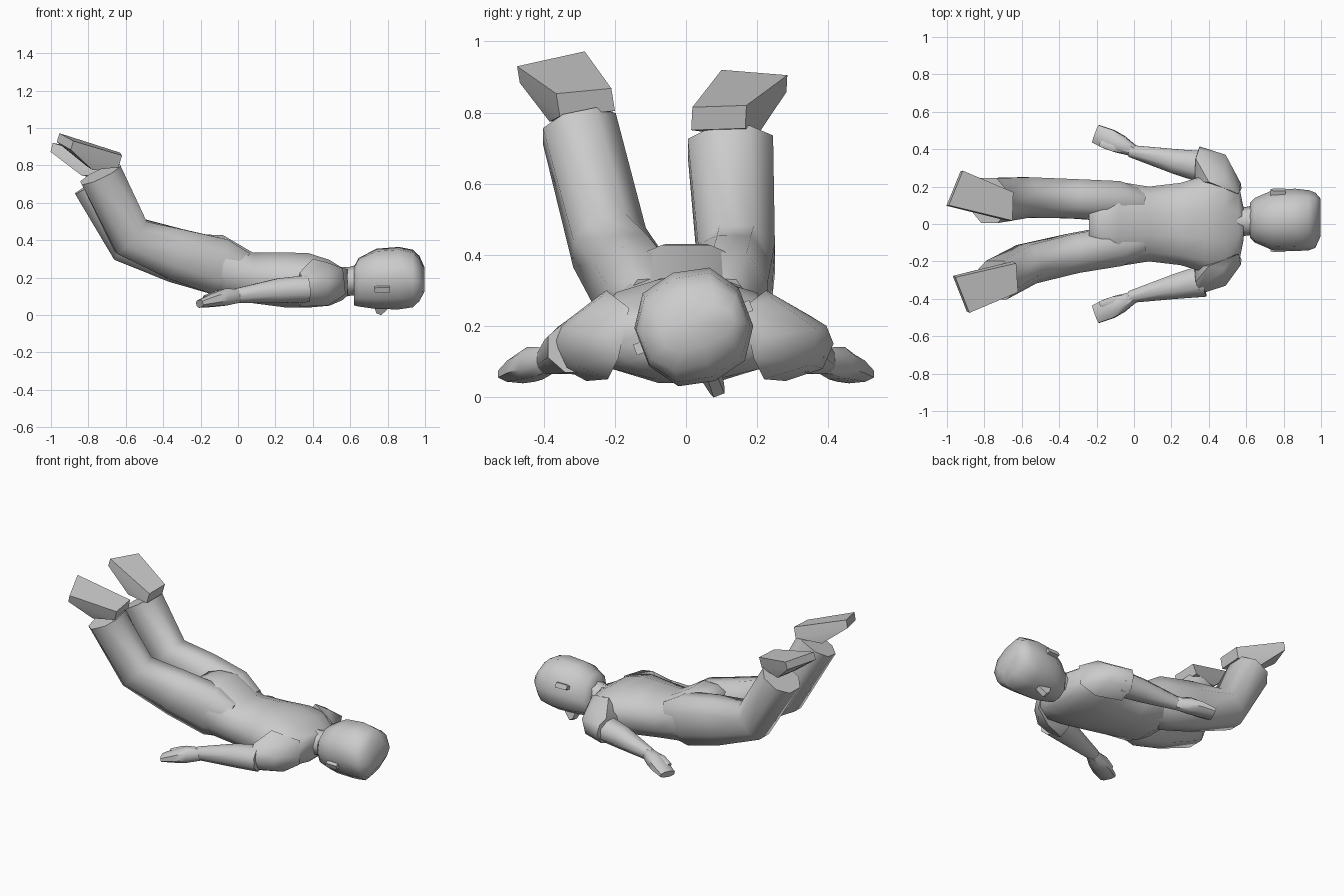
import bpy, bmesh, math
from mathutils import Vector, Matrix


def finish(name, bm, angle=40):
    bmesh.ops.recalc_face_normals(bm, faces=bm.faces)
    me = bpy.data.meshes.new(name)
    bm.to_mesh(me)
    bm.free()
    ob = bpy.data.objects.new(name, me)
    bpy.context.collection.objects.link(ob)
    bpy.ops.object.select_all(action='DESELECT')
    ob.select_set(True)
    bpy.context.view_layer.objects.active = ob
    bpy.ops.object.shade_smooth_by_angle(angle=math.radians(angle))
    return ob


def tube(name, rings, n=8, power=1.0, roll=0.0, angle=45, axis=None):
    """Loft through rings of (x, y, z, side radius, up radius)."""
    bm = bmesh.new()
    pts = [Vector(r[:3]) for r in rings]
    grow = 1 / math.cos(math.pi / n)
    loops = []
    for i, r in enumerate(rings):
        t = Vector((0, 0, 0))
        if i > 0:
            t += (pts[i] - pts[i - 1]).normalized()
        if i < len(pts) - 1:
            t += (pts[i + 1] - pts[i]).normalized()
        t = Vector(axis) if axis else t.normalized()
        y = Vector((0, 1, 0))
        side = (y - t * t.dot(y)).normalized()
        up = t.cross(side)
        if up.z < 0:
            up.negate()
        rot = Matrix.Rotation(roll, 3, 'X')
        side, up = rot @ side, rot @ up
        loop = []
        for k in range(n):
            a = 2 * math.pi * (k + 0.5) / n
            c, s = math.cos(a) * grow, math.sin(a) * grow
            c = math.copysign(min(1, abs(c)) ** power, c)
            s = math.copysign(min(1, abs(s)) ** power, s)
            loop.append(bm.verts.new(pts[i] + side * c * r[3] + up * s * r[4]))
        loops.append(loop)
    for a, b in zip(loops, loops[1:]):
        for k in range(n):
            bm.faces.new((a[k], a[(k + 1) % n], b[(k + 1) % n], b[k]))
    bm.faces.new(loops[0])
    bm.faces.new(loops[-1])
    return finish(name, bm, angle)


def hull(name, points, angle=25):
    bm = bmesh.new()
    for p in points:
        bm.verts.new(p)
    bmesh.ops.convex_hull(bm, input=bm.verts)
    return finish(name, bm, angle)


# Torso, from neck base to seat
tube("torso", [
    (0.585, 0.0, 0.175, 0.09, 0.07), (0.56, 0.0, 0.165, 0.215, 0.085),
    (0.49, 0, 0.172, 0.28, 0.122), (0.38, 0, 0.185, 0.26, 0.145),
    (0.25, 0, 0.188, 0.22, 0.147), (0.08, 0, 0.198, 0.20, 0.135),
    (-0.08, 0, 0.255, 0.225, 0.172), (-0.17, 0, 0.285, 0.19, 0.145),
    (-0.24, 0, 0.31, 0.12, 0.10)],
    n=12, power=0.9, angle=70, axis=(1, 0, 0))

# Legs with bent knees
tube("leg_near", [
    (0.03, -0.10, 0.225, 0.08, 0.11), (-0.10, -0.118, 0.258, 0.108, 0.152),
    (-0.33, -0.158, 0.325, 0.105, 0.138),
    (-0.575, -0.215, 0.42, 0.105, 0.117), (-0.735, -0.30, 0.755, 0.105, 0.115)],
    n=8, power=0.9, angle=70)
tube("leg_far", [
    (0.03, 0.105, 0.225, 0.08, 0.11), (-0.10, 0.122, 0.258, 0.108, 0.152),
    (-0.33, 0.135, 0.315, 0.105, 0.143),
    (-0.59, 0.142, 0.388, 0.108, 0.117), (-0.775, 0.125, 0.705, 0.12, 0.112)],
    n=8, power=0.9, angle=70)


# Feet with flat soles facing up: two toe corners, then two heel corners
def foot(name, toes, heels, down):
    down = Vector(down)
    toes, heels = [Vector(p) for p in toes], [Vector(p) for p in heels]
    pts = toes + heels
    pts += [p + down * 0.05 for p in toes]
    pts += [p + down * 0.068 for p in heels]
    centre = sum(toes + heels, Vector()) / 4
    for t, h in zip(toes, heels):
        pts.append(t.lerp(h, 0.55).lerp(centre, 0.15) + down * 0.125)
    hull(name, pts)


foot("foot_near", [(-0.88, -0.475, 0.93), (-0.955, -0.285, 0.972)],
     [(-0.62, -0.365, 0.853), (-0.63, -0.21, 0.868)], (-0.28, 0.15, -0.93))
foot("foot_far", [(-0.915, 0.285, 0.905), (-0.99, 0.10, 0.92)],
     [(-0.645, 0.17, 0.82), (-0.65, 0.018, 0.815)], (-0.25, -0.05, -0.95))

# Sleeves, forearms and hands; the far sleeve sits a little wider
SLEEVE = [(0.56, 0.16, 0.25), (0.575, 0.19, 0.11), (0.57, 0.22, 0.17),
          (0.49, 0.33, 0.19), (0.48, 0.24, 0.28), (0.48, 0.31, 0.09),
          (0.48, 0.22, 0.05), (0.40, 0.225, 0.30), (0.325, 0.225, 0.20),
          (0.33, 0.31, 0.228), (0.345, 0.355, 0.20), (0.35, 0.375, 0.15),
          (0.34, 0.345, 0.08), (0.33, 0.28, 0.045), (0.315, 0.225, 0.09)]
for label, s, out in (("near", -1, 0.0), ("far", 1, 0.04)):
    def arm(rings):
        return [(x, s * y, z, a, b) for x, y, z, a, b in rings]
    hull("sleeve_" + label, [(x, s * (y + out * (y > 0.3)), z)
                             for x, y, z in SLEEVE], 50)
    tube("forearm_" + label, arm([
        (0.37, 0.305, 0.14, 0.085, 0.072), (0.22, 0.335, 0.13, 0.066, 0.066),
        (-0.02, 0.39, 0.102, 0.032, 0.037)]), n=8, angle=60)
    tube("hand_" + label, arm([
        (0.0, 0.39, 0.102, 0.03, 0.037), (-0.07, 0.425, 0.095, 0.048, 0.045),
        (-0.13, 0.452, 0.08, 0.055, 0.036), (-0.205, 0.482, 0.06, 0.05, 0.02)]),
        n=8, power=0.8)
    tube("thumb_" + label, arm([
        (-0.05, 0.40, 0.115, 0.02, 0.02), (-0.11, 0.41, 0.11, 0.022, 0.022),
        (-0.18, 0.43, 0.09, 0.016, 0.015)]), n=6)

# Neck and turned head
ROLL = math.radians(21)
tube("neck", [(0.54, 0.01, 0.175, 0.085, 0.075), (0.60, 0.015, 0.18, 0.07, 0.07),
              (0.67, 0.02, 0.19, 0.08, 0.08)], n=8, roll=ROLL, angle=60)
tube("head", [
    (0.62, 0.02, 0.155, 0.085, 0.105), (0.645, 0.02, 0.175, 0.11, 0.13),
    (0.74, 0.02, 0.193, 0.15, 0.158), (0.86, 0.022, 0.197, 0.157, 0.163),
    (0.935, 0.02, 0.195, 0.152, 0.148), (0.97, 0.02, 0.195, 0.143, 0.11),
    (0.998, 0.035, 0.19, 0.10, 0.05)],
    n=10, power=0.93, roll=ROLL, angle=50, axis=(1, 0, 0))

# Nose and ears, placed in the head's rolled frame
frame = Matrix.Translation((0, 0.02, 0.195)) @ Matrix.Rotation(ROLL, 4, 'X')
nose = [(x, y, z) for x, w, z in ((0.72, 0.035, -0.13), (0.74, 0.022, -0.19),
        (0.765, 0.016, -0.204), (0.83, 0.014, -0.14)) for y in (-w, w)]
hull("nose", [frame @ Vector(p) for p in nose])
for label, s in (("near", -1), ("far", 1)):
    ear = [(x, s * y, z) for x, h in ((0.73, 0.01), (0.745, 0.016), (0.81, 0.016))
           for y in (0.12, 0.175) for z in (-h, h)]
    hull("ear_" + label, [frame @ Vector(p) for p in ear])
